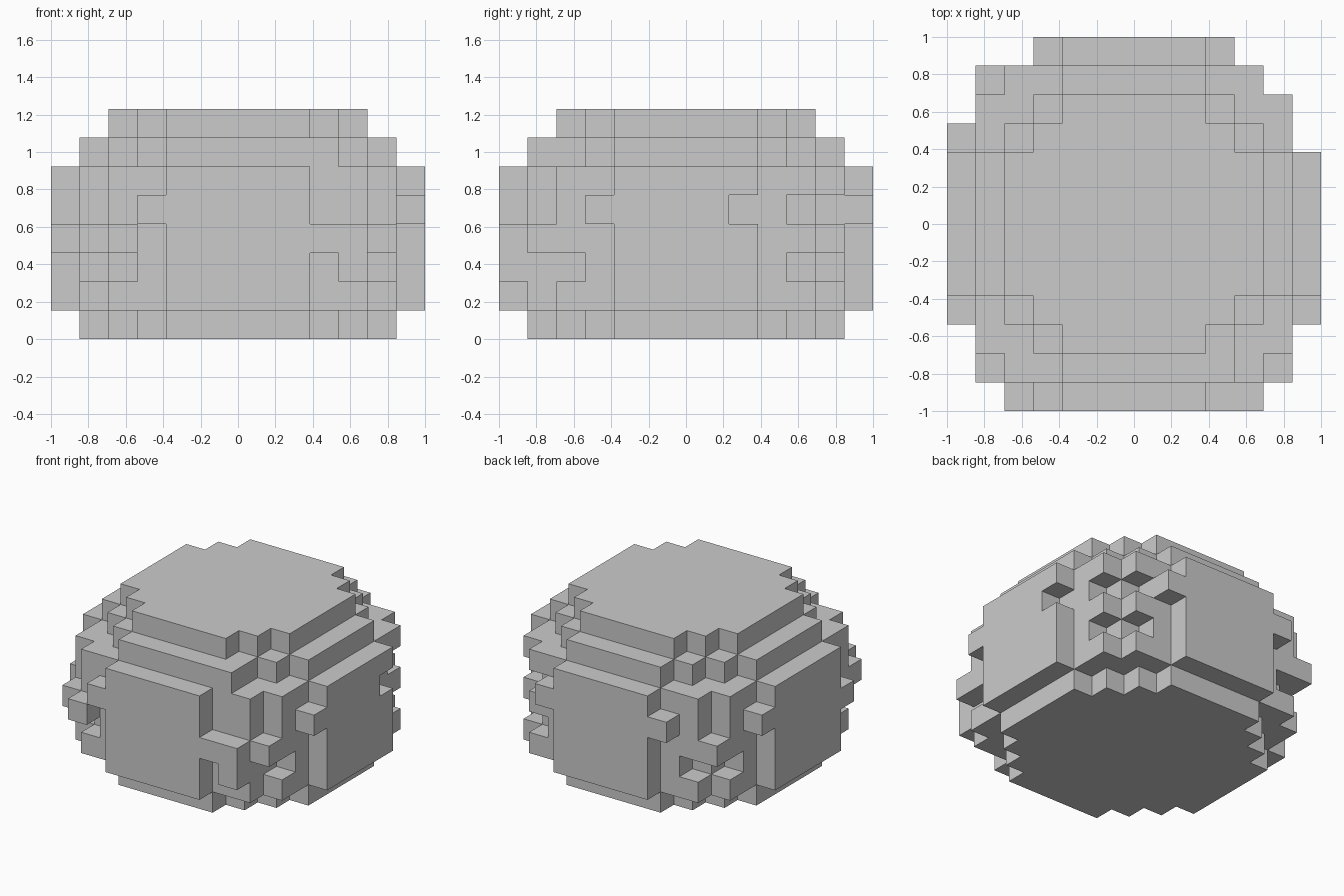
import bpy, bmesh
from mathutils import Vector

if "Cube" in bpy.data.objects:
    bpy.data.objects.remove(bpy.data.objects["Cube"])

S = 2 / 13          # voxel size: the ball is 13 voxels across
MID = 3             # layer holding the centre of the ball
LAYERS = 8


def in_ball(x, y, layer):
    """Voxel sphere cut off flat at top and bottom."""
    dz = abs(layer - MID)
    a, b = sorted((abs(x), abs(y)))
    if x * x + y * y + dz * dz <= 40:
        return True
    side_plate = b == 6 and a <= 2 and dz <= 2
    corner_rib = (a, b) == (4, 5) and dz <= 2
    return side_plate or corner_rib


cells = {(x, y, l) for x in range(-6, 7) for y in range(-6, 7)
         for l in range(LAYERS) if in_ball(x, y, l)}

# Raised lumps on the corners
cells |= {
    (3, -5, 6), (3, -6, 3), (4, -6, 3), (4, -6, 2), (5, -5, 3), (6, -3, 4),   # front right
    (-3, -6, 4), (-4, -6, 3), (-5, -5, 3), (-6, -3, 3),                       # front left
    (-3, 6, 4), (-6, 3, 4), (-5, 5, 3),                                       # back left
    (3, 6, 4),                                                                # back right
}

# Pits in the corners
cells -= {
    (5, -4, 2),                                                               # front right
    (-4, -5, 2), (-5, -4, 2),                                                 # front left
    (-4, 5, 2), (-5, 4, 2),                                                   # back left
    (4, 5, 2), (5, 4, 2), (4, 5, 4), (5, 4, 4), (6, 2, 4),                    # back right
}


def voxel_object(name, cells):
    """Skin the exposed voxel sides and merge them into flat faces."""
    bm = bmesh.new()
    verts = {}

    def vert(p):
        key = tuple(round(2 * c) for c in p)
        if key not in verts:
            verts[key] = bm.verts.new(p * S)
        return verts[key]

    for c in cells:
        centre = Vector(c) + Vector((0, 0, 0.5))
        for axis in range(3):
            for sign in (-1, 1):
                n, u, v = Vector(), Vector(), Vector()
                n[axis] = sign
                u[(axis + 1) % 3] = 0.5
                v[(axis + 2) % 3] = 0.5 * sign
                if tuple(int(a + b) for a, b in zip(c, n)) in cells:
                    continue
                m = centre + n / 2
                bm.faces.new([vert(p) for p in (m - u - v, m + u - v, m + u + v, m - u + v)])

    bmesh.ops.dissolve_limit(bm, angle_limit=0.01, verts=bm.verts, edges=bm.edges)
    mesh = bpy.data.meshes.new(name)
    bm.to_mesh(mesh)
    bm.free()
    obj = bpy.data.objects.new(name, mesh)
    bpy.context.collection.objects.link(obj)
    return obj


voxel_object("blocky_boulder", cells)
